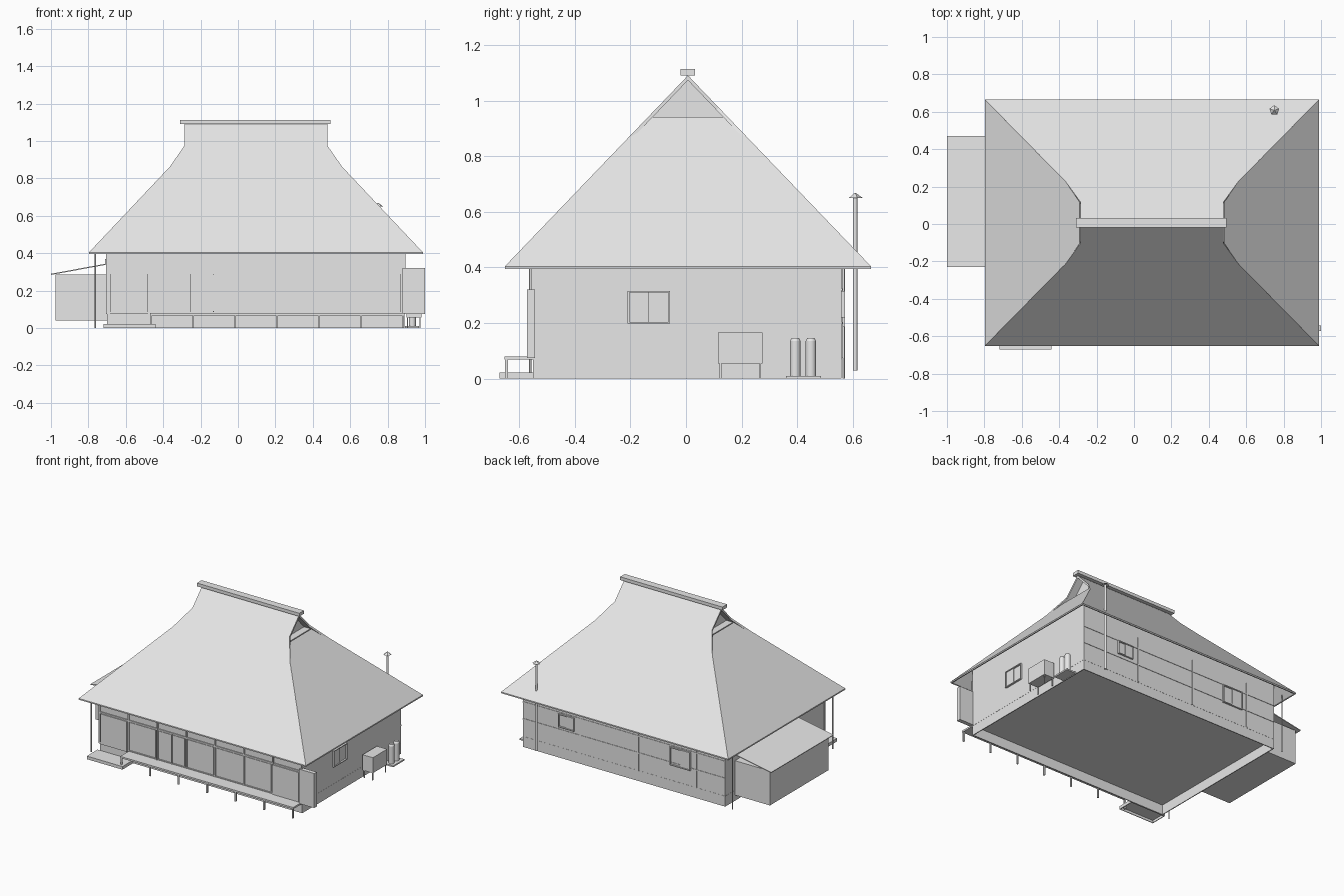
import bpy
import bmesh
from mathutils import Matrix, Vector

cube = bpy.data.objects.get("Cube")
if cube:
    bpy.data.objects.remove(cube, do_unlink=True)

grey = bpy.data.materials.new("plain_grey")
grey.use_nodes = True
grey.diffuse_color = (0.8, 0.8, 0.8, 1)
grey.node_tree.nodes["Principled BSDF"].inputs["Base Color"].default_value = (0.8, 0.8, 0.8, 1)


def finish(name, bm):
    mesh = bpy.data.meshes.new(name)
    bm.to_mesh(mesh)
    bm.free()
    mesh.materials.append(grey)
    obj = bpy.data.objects.new(name, mesh)
    bpy.context.collection.objects.link(obj)
    return obj


def add_box(bm, x0, x1, y0, y1, z0, z1):
    size = Matrix.Diagonal((x1 - x0, y1 - y0, z1 - z0, 1))
    centre = Matrix.Translation(((x0 + x1) / 2, (y0 + y1) / 2, (z0 + z1) / 2))
    bmesh.ops.create_cube(bm, size=1, matrix=centre @ size)


def boxes(name, *extents):
    bm = bmesh.new()
    for e in extents:
        add_box(bm, *e)
    return finish(name, bm)


def ring(name, x0, x1, y0, y1, z0, z1, t):
    # Four thin upright sides, open above and below
    boxes(name,
          *[(x0, x1, y, y + t, z0, z1) for y in (y0, y1 - t)],
          *[(x, x + t, y0 + t, y1 - t, z0, z1) for x in (x0, x1 - t)])


def cylinder(name, x, y, z0, z1, r0, r1, sides=16):
    bm = bmesh.new()
    bmesh.ops.create_cone(bm, cap_ends=True, segments=sides, radius1=r0, radius2=r1,
                          depth=z1 - z0, matrix=Matrix.Translation((x, y, (z0 + z1) / 2)))
    obj = finish(name, bm)
    bpy.ops.object.select_all(action='DESELECT')
    obj.select_set(True)
    bpy.context.view_layer.objects.active = obj
    bpy.ops.object.shade_smooth_by_angle()


def sheets(name, polygons, outward, thickness):
    # Flat polygons given thickness towards the inside
    bm = bmesh.new()
    for points, out in zip(polygons, outward):
        face = bm.faces.new([bm.verts.new(p) for p in points])
        face.normal_update()
        if face.normal.dot(Vector(out)) < 0:
            face.normal_flip()
    obj = finish(name, bm)
    mod = obj.modifiers.new("thickness", 'SOLIDIFY')
    mod.thickness = thickness
    mod.offset = -1


def prism_x(name, profile, x0, x1):
    # Extrude a (y, z) profile along x
    bm = bmesh.new()
    face = bm.faces.new([bm.verts.new((x0, y, z)) for y, z in profile])
    new = bmesh.ops.extrude_face_region(bm, geom=[face])["geom"]
    bmesh.ops.translate(bm, vec=(x1 - x0, 0, 0),
                        verts=[v for v in new if isinstance(v, bmesh.types.BMVert)])
    bmesh.ops.recalc_face_normals(bm, faces=bm.faces)
    finish(name, bm)


# Hollow roof: two long slopes with flared ends, two lower hips, recessed gables
CX, CY, EAVE, RIDGE = 0.096, 0.007, 0.404, 1.09
HX, HY = 0.893, 0.658


def half_depth(z):
    return HY * (RIDGE - z) / (RIDGE - EAVE)


edge = [(HX, EAVE), (0.462, 0.86), (0.382, 0.975), (0.382, RIDGE)]
outline = edge + [(-x, z) for x, z in reversed(edge)]
sides = (-1, 1)
sheets("roof_slopes",
       [[(CX + x, CY + s * half_depth(z), z) for x, z in outline] for s in sides],
       [(0, s, 1) for s in sides], 0.012)
hip_top, hip_x = 0.94, 0.387
hip = [(HX, -HY, EAVE), (HX, HY, EAVE),
       (hip_x, half_depth(hip_top), hip_top), (hip_x, -half_depth(hip_top), hip_top)]
sheets("roof_hips",
       [[(CX + s * x, CY + y, z) for x, y, z in hip] for s in sides],
       [(s, 0, 1) for s in sides], 0.012)
g = half_depth(hip_top) - 0.008
prism_x("gable_wall", [(CY - g, hip_top), (CY + g, hip_top), (CY, RIDGE - 0.01)],
        CX - 0.33, CX + 0.33)
boxes("gable_ledge", (CX - 0.38, CX + 0.38, CY - g, CY + g, 0.928, hip_top))
ring("eave_rim", CX - HX, CX + HX, CY - HY, CY + HY, 0.395, EAVE, 0.008)
boxes("ridge_cap", (-0.31, 0.495, CY - 0.026, CY + 0.026, RIDGE, 1.113))

# House walls rising up under the roof, with a raised floor open underneath
X0, X1, Y0, Y1 = -0.7, 0.89, -0.55, 0.56
ring("house_walls", X0, X1, Y0, Y1, 0, 0.485, 0.006)
boxes("raised_floor", (X0 - 0.001, X1 + 0.001, Y0, Y1 + 0.001, 0.069, 0.075))

# Timber frame on a seven-bay grid, with sliding doors on the front
bay = (X1 - X0) / 7
posts = [X0 + bay * i for i in range(8)]
w = 0.005
boxes("front_posts", *[(x - w, x + w, Y0 - 0.008, Y0, 0.075, 0.4) for x in posts])
boxes("front_rails", *[(X0, X1, Y0 - 0.007, Y0, z - w, z + w) for z in (0.08, 0.295)])
boxes("front_doors", *[(x + 0.014, x + bay - 0.014, Y0 - 0.004, Y0, 0.09, 0.285)
                       for x in posts[1:-2]])
boxes("end_shutters", *[(x, x + 0.205, Y0 - 0.014, Y0, 0.075, 0.29) for x in (-0.685, 0.665)])
boxes("door_stiles", *[(x - 0.003, x + 0.003, Y0 - 0.012, Y0, 0.08, 0.29)
                       for x in (-0.25, -0.13)])
boxes("back_posts", *[(x - 0.004, x + 0.004, Y1, Y1 + 0.004, 0.075, 0.4)
                      for x in posts[1:-1:2]])
boxes("back_rails", *[(X0, X1, Y1, Y1 + 0.003, z - 0.004, z + 0.004) for z in (0.2, 0.32)])


def frame(name, a0, a1, z0, z1, place):
    # Window frame of four bars and a sash; place turns (a0, a1, depth) into x and y
    t = 0.006
    parts = [(a0, a1, z0, z0 + t), (a0, a1, z1 - t, z1),
             (a0, a0 + t, z0, z1), (a1 - t, a1, z0, z1)]
    bars = [place(p[0], p[1], 0.012) + p[2:] for p in parts]
    sash = place(a0 + t, (a0 + a1) / 2, 0.006) + (z0 + t, z1 - t)
    boxes(name, *bars, sash)


frame("right_window", -0.21, -0.057, 0.198, 0.315, lambda a, b, d: (X1, X1 + d, a, b))
for name, x, half, z0, z1 in (("back_window_small", 0.545, 0.062, 0.22, 0.315),
                              ("back_window_large", -0.35, 0.08, 0.185, 0.315)):
    frame(name, x - half, x + half, z0, z1, lambda a, b, d: (a, b, Y1, Y1 + d))

# Veranda, hollow entrance step and shutter box
boxes("veranda_deck", (-0.47, X1, -0.652, Y0, 0.068, 0.08))
boxes("veranda_legs", *[(x - 0.005, x + 0.005, -0.65, -0.64, 0, 0.07)
                        for x in [-0.464 + 0.2245 * i for i in range(7)]])
boxes("entrance_step_top", (-0.72, -0.44, -0.67, Y0, 0.017, 0.022))
ring("entrance_step_sides", -0.72, -0.44, -0.67, Y0, 0, 0.017, 0.005)
boxes("shutter_box", (0.88, 1.0, -0.572, -0.543, 0.075, 0.32))

# Lean-to shed on the narrow end, under a thin sloping sheet
boxes("shed_body", (-0.975, X0, -0.21, 0.45, 0.04, 0.285))
sheets("shed_roof", [[(-1.0, -0.23, 0.29), (X0, -0.23, 0.345),
                      (X0, 0.47, 0.345), (-1.0, 0.47, 0.29)]], [(0, 0, 1)], 0.006)
boxes("shed_flashing", (X0 - 0.012, X0, -0.23, 0.47, 0.34, 0.37))

# Drain pipes at the shed-end corners
for name, y in (("front_drain_pipe", -0.56), ("back_drain_pipe", 0.567)):
    cylinder(name, -0.762, y, 0, 0.415, 0.004, 0.004)

# Flue behind the house
cylinder("flue_pipe", 0.75, 0.608, 0.03, 0.655, 0.008, 0.008)
cylinder("flue_cap", 0.75, 0.608, 0.65, 0.668, 0.027, 0.002, 5)

# Heating tank on legs and gas bottles beside the wall
boxes("heating_tank", (0.9, 0.98, 0.115, 0.275, 0.055, 0.165))
boxes("heating_tank_legs", *[(x, x + 0.006, y, y + 0.006, 0, 0.06)
                             for x in (0.904, 0.97) for y in (0.121, 0.264)])
boxes("bottle_base", (0.893, 0.968, 0.36, 0.485, 0, 0.01))
for i, y in enumerate((0.393, 0.449)):
    cylinder(f"gas_bottle_body_{i + 1}", 0.932, y, 0.01, 0.135, 0.019, 0.019)
    cylinder(f"gas_bottle_top_{i + 1}", 0.932, y, 0.135, 0.146, 0.019, 0.013)
